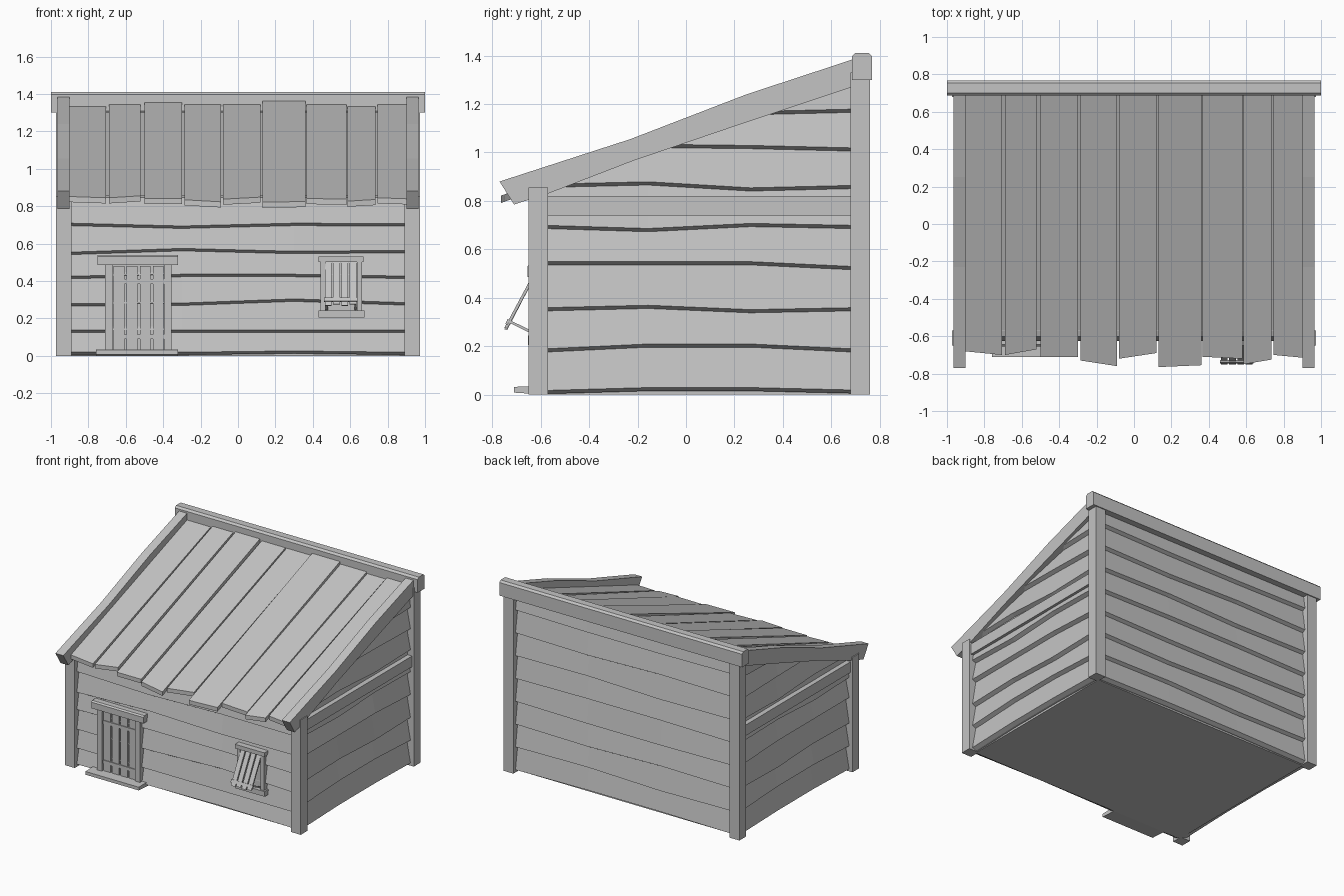
import bpy, bmesh
from mathutils import Vector

cube = bpy.data.objects.get("Cube")
if cube:
    bpy.data.objects.remove(cube)

wood = bpy.data.materials.new("pale grey wood")
wood.use_nodes = True
GREY = (0.55, 0.55, 0.55, 1)
wood.diffuse_color = GREY
wood.node_tree.nodes["Principled BSDF"].inputs["Base Color"].default_value = GREY

SLOPE, RIDGE_Y, RIDGE_Z = 0.36, 0.69, 1.345


def roof_z(y):
    return RIDGE_Z + (y - RIDGE_Y) * SLOPE


def finish(name, bm):
    bmesh.ops.recalc_face_normals(bm, faces=bm.faces)
    mesh = bpy.data.meshes.new(name)
    bm.to_mesh(mesh)
    bm.free()
    mesh.materials.append(wood)
    obj = bpy.data.objects.new(name, mesh)
    bpy.context.collection.objects.link(obj)
    return obj


def loft(name, rings, clip=False):
    """Bridge equal rings of points and cap both ends."""
    bm = bmesh.new()
    loops = [[bm.verts.new(p) for p in ring] for ring in rings]
    for a, b in zip(loops, loops[1:]):
        for i in range(len(a)):
            j = (i + 1) % len(a)
            bm.faces.new((a[i], a[j], b[j], b[i]))
    bm.faces.new(loops[0])
    bm.faces.new(loops[-1])
    if clip:  # trim under the roof
        bmesh.ops.bisect_plane(bm, geom=bm.verts[:] + bm.edges[:] + bm.faces[:],
                               plane_co=(0, RIDGE_Y, RIDGE_Z - 0.035),
                               plane_no=Vector((0, -SLOPE, 1)), clear_outer=True)
        bmesh.ops.holes_fill(bm, edges=bm.edges[:])
    return finish(name, bm)


def box(name, x, y, z):
    return loft(name, [[(x[0], y[0], h), (x[1], y[0], h), (x[1], y[1], h), (x[0], y[1], h)]
                       for h in z])


def prism_x(name, x0, x1, profile):
    return loft(name, [[(x, y, z) for y, z in profile] for x in (x0, x1)])


def siding(name, place, span, lines, depth):
    """Overlapping wavy boards; each line holds the heights of a board's lower edge."""
    inner, mid, outer = depth
    for n, (low, high) in enumerate(zip(lines, lines[1:])):
        rings = []
        for k, (a, b) in enumerate(zip(low, high)):
            t = span[0] + (span[1] - span[0]) * k / (len(low) - 1)
            rings.append([place(t, d, z) for d, z in
                          ((inner, a), (mid, a), (outer, a + 0.014), (mid, b + 0.006), (inner, b + 0.006))])
        loft(f"{name}_{n + 1}", rings, clip=True)


# Body core and floor
core = [(-0.59, 0), (0.7, 0), (0.7, roof_z(0.7) - 0.04), (-0.59, roof_z(-0.59) - 0.04)]
prism_x("wall_core", -0.9, 0.9, core)

# Wall boards
front_lines = [[0.005, 0.005, 0.012, 0.005], [0.125] * 4, [0.265, 0.268, 0.29, 0.27],
               [0.412, 0.422, 0.422, 0.412], [0.54, 0.56, 0.545, 0.55],
               [0.695, 0.68, 0.695, 0.693], [0.85] * 4]
siding("front_board", lambda t, d, z: (t, -d, z), (-0.9, 0.9), front_lines, (0.57, 0.60, 0.625))

side_lines = [[0.003, 0.015, 0.015, 0.005], [0.175, 0.195, 0.195, 0.175],
              [0.345, 0.355, 0.337, 0.345], [0.535, 0.535, 0.535, 0.515],
              [0.685, 0.672, 0.693, 0.685], [0.855, 0.865, 0.84, 0.85],
              [1.02, 1.02, 1.015, 1.005], [1.2, 1.19, 1.155, 1.165], [1.45] * 4]
for side, s in (("right", -1), ("left", 1)):
    siding(side + "_board", lambda t, d, z: (s * d, t, z), (-0.58, 0.69), side_lines, (0.88, 0.915, 0.945))

back_lines = [[0.005 + 0.17 * n + 0.008 * w for w in (0, (-1) ** n, (-1) ** (n // 2), 0)]
              for n in range(9)]
siding("back_board", lambda t, d, z: (t, d, z), (-0.9, 0.9), back_lines, (0.68, 0.71, 0.735))

# Corner posts, side rails and roof edge boards
rake = [(-0.77, 0.88), (-0.23, 1.055), (0.25, 1.24), (0.70, 1.388),
        (0.70, 1.275), (0.25, 1.125), (-0.22, 0.965), (-0.57, 0.83), (-0.71, 0.785)]
for side, s in (("right", -1), ("left", 1)):
    x = sorted((s * 0.89, s * 0.972))
    box(side + "_front_post", x, (-0.65, -0.57), (0, 0.855))
    box(side + "_back_post", x, (0.68, 0.76), (0, 1.33))
    box(side + "_rail", sorted((s * 0.90, s * 0.958)), (-0.58, 0.69), (0.74, 0.82))
    prism_x(side + "_roof_edge", s * 0.90, s * 0.965, rake)

# Ridge beam with eased top corners
prism_x("ridge_beam", -1, 1, [(0.686, 1.30), (0.768, 1.30), (0.768, 1.397), (0.754, 1.411),
                              (0.70, 1.411), (0.686, 1.397)])

# Roof planks: left x, right x, left front y, right front y, lift
planks = [(-0.91, -0.705, -0.68, -0.70, -0.01), (-0.69, -0.52, -0.70, -0.67, 0),
          (-0.50, -0.30, -0.71, -0.71, 0.01), (-0.285, -0.09, -0.73, -0.76, 0),
          (-0.08, 0.12, -0.72, -0.69, 0), (0.13, 0.36, -0.765, -0.755, 0.018),
          (0.365, 0.58, -0.71, -0.72, 0), (0.585, 0.735, -0.75, -0.725, -0.012),
          (0.745, 0.905, -0.70, -0.715, 0)]
for n, (xl, xr, yl, yr, lift) in enumerate(planks):
    corners = [(xl, yl, 0), (xr, yr, 0), (xr, 0.70, lift), (xl, 0.70, lift)]
    loft(f"roof_plank_{n + 1}", [[(x, y, roof_z(y) + up - drop) for x, y, up in corners]
                                 for drop in (0, 0.03)])

# Door with frame, slats and cross bars
box("door_panel", (-0.68, -0.38), (-0.622, -0.58), (0.02, 0.49))
for n in range(4):
    x = -0.665 + n * 0.07
    box(f"door_slat_{n + 1}", (x, x + 0.058), (-0.632, -0.60), (0.03, 0.48))
for n, z in enumerate((0.09, 0.385)):
    box(f"door_bar_{n + 1}", (-0.665, -0.395), (-0.638, -0.60), (z, z + 0.025))
for n, x in enumerate((-0.71, -0.395)):
    box(f"door_jamb_{n + 1}", (x, x + 0.04), (-0.646, -0.58), (0.02, 0.49))
prism_x("door_lintel", -0.75, -0.32, [(-0.655, 0.485), (-0.58, 0.485), (-0.58, 0.54), (-0.645, 0.54),
                                      (-0.655, 0.53)])
prism_x("door_step", -0.76, -0.32, [(-0.71, 0.008), (-0.58, 0.0), (-0.58, 0.035), (-0.71, 0.032)])

# Window frame
box("window_panel", (0.45, 0.65), (-0.624, -0.58), (0.24, 0.51))
for n, x in enumerate((0.44, 0.635)):
    box(f"window_jamb_{n + 1}", (x, x + 0.028), (-0.642, -0.58), (0.24, 0.51))
box("window_lintel", (0.43, 0.672), (-0.65, -0.58), (0.50, 0.53))
box("window_sill", (0.43, 0.675), (-0.652, -0.58), (0.205, 0.243))

# Propped shutter
for n in range(4):
    x = 0.465 + n * 0.044
    low = 0.27 + 0.006 * (n % 2)
    prism_x(f"shutter_slat_{n + 1}", x, x + 0.036,
            [(-0.63, 0.50), (-0.62, 0.495), (-0.738, low - 0.003), (-0.75, low)])
prism_x("shutter_bar", 0.46, 0.64, [(-0.737, 0.312), (-0.728, 0.308), (-0.737, 0.288), (-0.746, 0.292)])
for n, x in enumerate((0.468, 0.622)):
    prism_x(f"shutter_prop_{n + 1}", x, x + 0.012,
            [(-0.733, 0.31), (-0.62, 0.255), (-0.62, 0.243), (-0.733, 0.298)])
